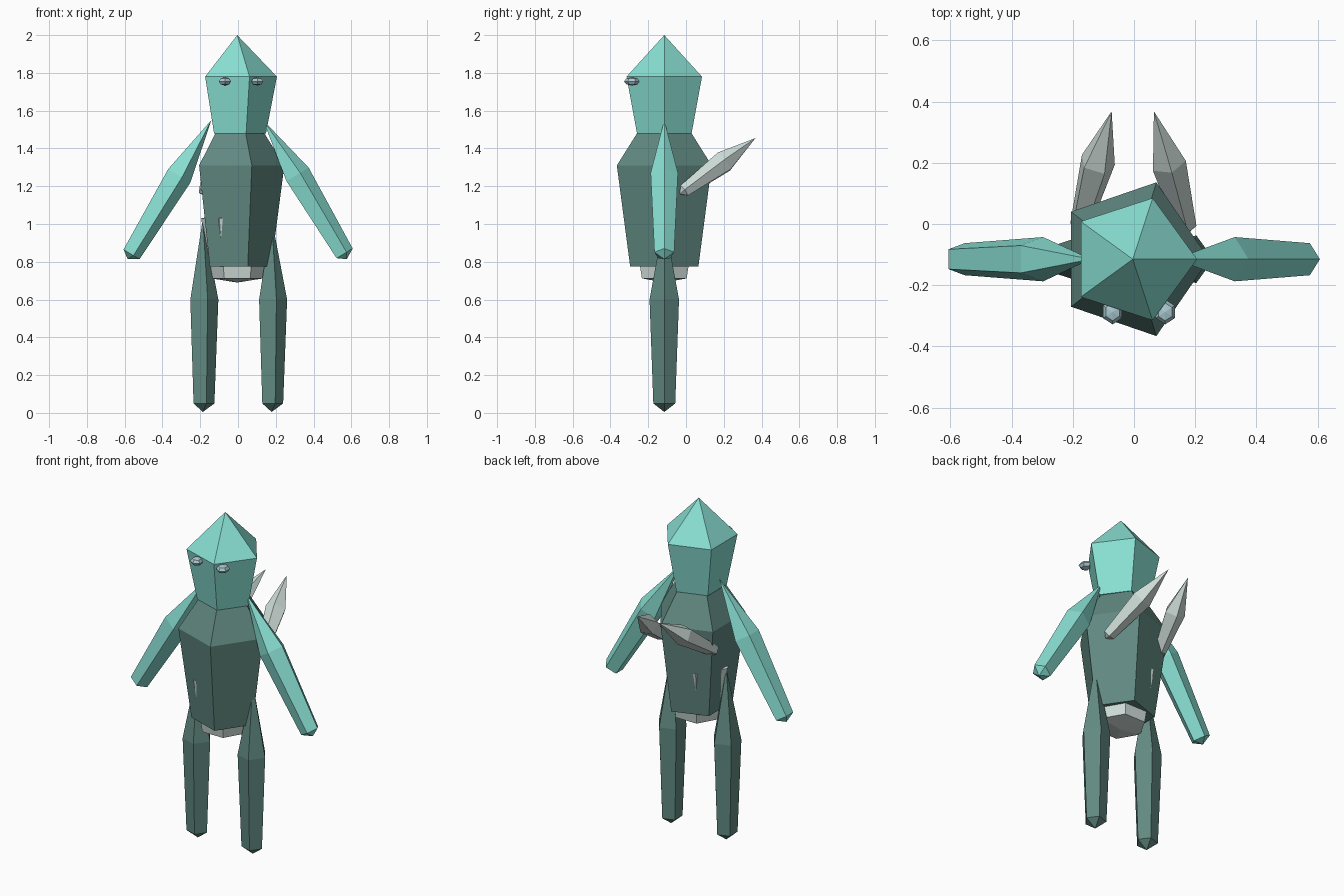
import bpy, bmesh
from math import cos, sin, tau
from mathutils import Vector

if "Cube" in bpy.data.objects:
    bpy.data.objects.remove(bpy.data.objects["Cube"])

CX, CY = -0.004, -0.115   # body axis


def material(name, rgb):
    m = bpy.data.materials.new(name)
    m.diffuse_color = (*rgb, 1)
    m.use_nodes = True
    m.node_tree.nodes["Principled BSDF"].inputs["Base Color"].default_value = m.diffuse_color
    return m


LIGHT = material("light_teal", (0.25, 0.74, 0.65))
DARK = material("dark_teal", (0.12, 0.25, 0.22))
PALE = material("pale_grey", (0.62, 0.72, 0.69))
EYE = material("eye_blue", (0.40, 0.58, 0.64))


def loft(name, stations, sides, mat, xy=(1, 1)):
    """Skin polygon rings of (centre, radius); radius 0 makes a point.
    Rings stand square to the line from first to last station."""
    pts = [(Vector(c), r) for c, r in stations]
    q = Vector((0, 0, 1)).rotation_difference(pts[-1][0] - pts[0][0])
    bm = bmesh.new()
    rings = []
    for c, r in pts:
        angles = [tau * i / sides for i in range(sides)] if r else [0]
        rings.append([bm.verts.new(c + q @ Vector((r * xy[0] * cos(a), r * xy[1] * sin(a), 0)))
                      for a in angles])
    for a, b in zip(rings, rings[1:]):
        for i in range(sides):
            j = (i + 1) % sides
            if len(a) == 1:
                bm.faces.new((a[0], b[j], b[i]))
            elif len(b) == 1:
                bm.faces.new((a[i], a[j], b[0]))
            else:
                bm.faces.new((a[i], a[j], b[j], b[i]))
    for ring in (rings[0], rings[-1]):
        if len(ring) > 1:
            bm.faces.new(ring)
    bmesh.ops.recalc_face_normals(bm, faces=bm.faces)
    me = bpy.data.meshes.new(name)
    bm.to_mesh(me)
    bm.free()
    me.materials.append(mat)
    ob = bpy.data.objects.new(name, me)
    bpy.context.collection.objects.link(ob)
    return ob


def upright(*zr):
    return [((CX, CY, z), r) for z, r in zr]


# Torso, head and the hexagonal hip core that pokes through the torso
loft("torso", upright((0.775, 0.19), (1.31, 0.264), (1.48, 0.152)), 5, DARK, (0.945, 1))
loft("head", upright((1.48, 0.152), (1.78, 0.21), (2.0, 0)), 5, LIGHT)
loft("hips", upright((0.69, 0), (0.712, 0.137), (1.03, 0.191), (1.07, 0)), 6, PALE)

# Paired limbs: positions are mirrored, the five-sided sections are not
for side, s in (("left", -1), ("right", 1)):
    def at(x, y, z):
        return (CX + s * x, y, z)

    loft(side + "_leg", [(at(0.182, CY, 0.005), 0), (at(0.182, CY, 0.05), 0.061),
                         (at(0.182, CY, 0.60), 0.082), (at(0.182, CY, 1.03), 0)], 5, DARK)
    loft(side + "_arm", [(at(0.580, CY, 0.814), 0), (at(0.564, CY, 0.842), 0.055),
                         (at(0.313, CY, 1.259), 0.076), (at(0.137, CY, 1.55), 0)], 5, LIGHT)
    loft(side + "_wing", [(at(0.179, -0.032, 1.158), 0), (at(0.174, -0.010, 1.175), 0.035),
                          (at(0.116, 0.20, 1.33), 0.059), (at(0.069, 0.368, 1.455), 0)], 5, PALE)

    # Flattened faceted eye
    bpy.ops.mesh.primitive_uv_sphere_add(segments=6, ring_count=4, radius=1,
                                         location=(0.016 + s * 0.086, -0.287, 1.755))
    eye = bpy.context.object
    eye.name = side + "_eye"
    eye.scale = (0.036, 0.041, 0.022)
    eye.data.materials.append(EYE)
